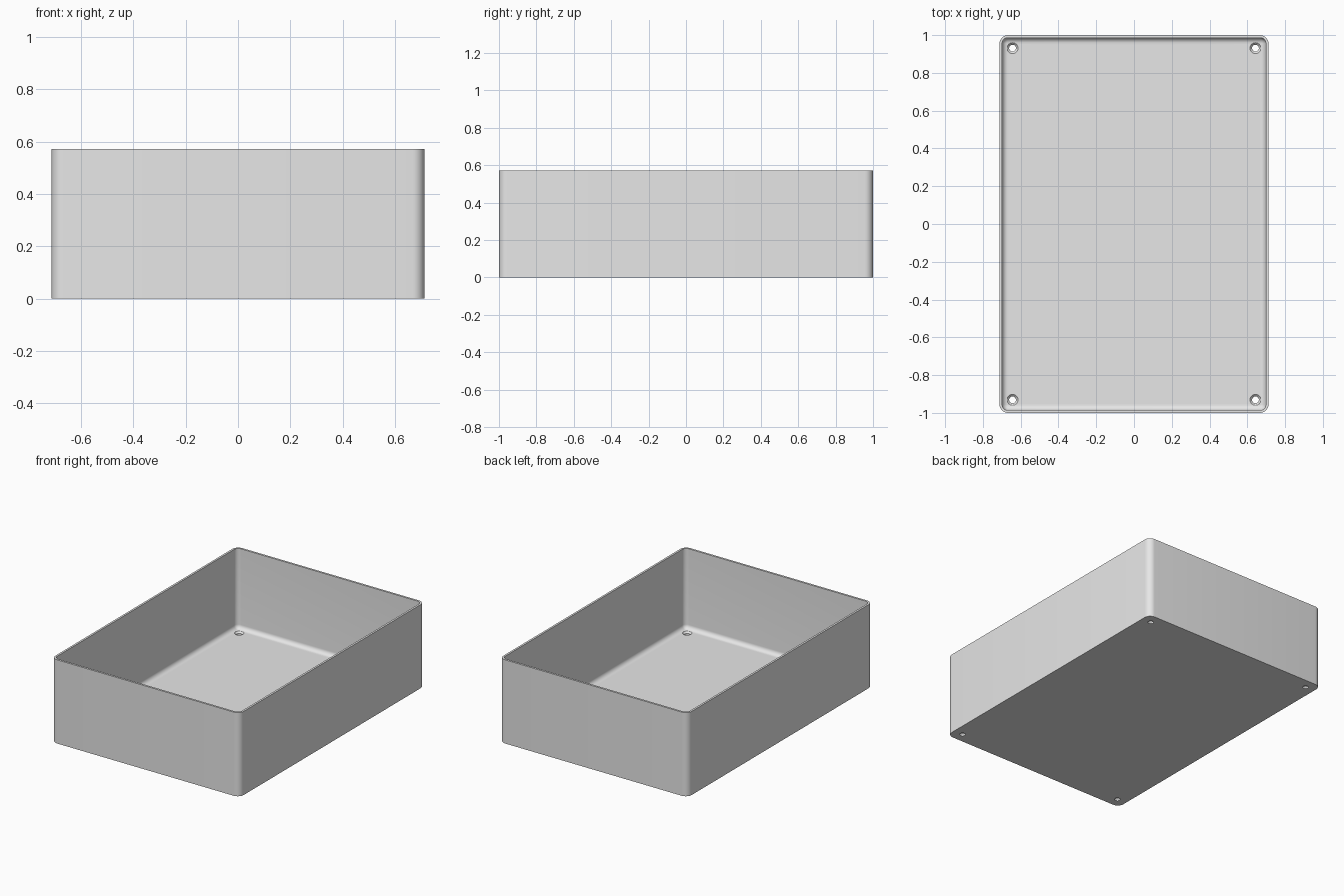
import bpy, bmesh, math

if "Cube" in bpy.data.objects:
    bpy.data.objects.remove(bpy.data.objects["Cube"], do_unlink=True)

HX, HY, H = 0.712, 1.0, 0.572       # half width, half depth, height
WALL, FLOOR = 0.014, 0.024
RADIUS, FILLET = 0.045, 0.03
HOLE_X, HOLE_Y = 0.643, 0.931

grey = bpy.data.materials.new("light grey")
grey.use_nodes = True
colour = (0.8, 0.8, 0.8, 1)
grey.diffuse_color = colour
grey.node_tree.nodes["Principled BSDF"].inputs["Base Color"].default_value = colour


def rounded_loop(bm, inset, z, steps=8):
    """Rounded rectangle of vertices, inset from the outer outline."""
    r = max(RADIUS - inset, 0.0005)
    verts = []
    for corner, (sx, sy) in enumerate([(1, 1), (-1, 1), (-1, -1), (1, -1)]):
        cx, cy = sx * (HX - inset - r), sy * (HY - inset - r)
        for i in range(steps + 1):
            a = (corner + i / steps) * math.pi / 2
            verts.append(bm.verts.new((cx + r * math.cos(a), cy + r * math.sin(a), z)))
    return verts


def make_object(name, bm):
    bmesh.ops.recalc_face_normals(bm, faces=bm.faces)
    mesh = bpy.data.meshes.new(name)
    bm.to_mesh(mesh)
    bm.free()
    mesh.materials.append(grey)
    obj = bpy.data.objects.new(name, mesh)
    bpy.context.collection.objects.link(obj)
    return obj


# Open tray: outer wall, rim, inner wall, filleted inner floor edge
bm = bmesh.new()
profile = [(0, 0), (0, H), (WALL, H)]
for i in range(9):
    a = i / 8 * math.pi / 2
    profile.append((WALL + FILLET * (1 - math.cos(a)),
                    FLOOR + FILLET * (1 - math.sin(a))))
loops = [rounded_loop(bm, inset, z) for inset, z in profile]
for low, high in zip(loops, loops[1:]):
    n = len(low)
    for i in range(n):
        j = (i + 1) % n
        bm.faces.new((low[i], low[j], high[j], high[i]))
bm.faces.new(loops[0])
bm.faces.new(loops[-1])
tray = make_object("tray", bm)

# Countersunk screw hole cutters, one per corner
bm = bmesh.new()
hole_profile = [(0.018, -0.02), (0.018, FLOOR - 0.011),
                (0.029, FLOOR), (0.029, FLOOR + 0.02)]
sides = 24
for sx in (-1, 1):
    for sy in (-1, 1):
        rings = []
        for r, z in hole_profile:
            rings.append([bm.verts.new((sx * HOLE_X + r * math.cos(k * math.tau / sides),
                                        sy * HOLE_Y + r * math.sin(k * math.tau / sides), z))
                          for k in range(sides)])
        for low, high in zip(rings, rings[1:]):
            for k in range(sides):
                m = (k + 1) % sides
                bm.faces.new((low[k], low[m], high[m], high[k]))
        bm.faces.new(rings[0])
        bm.faces.new(rings[-1])
cutter = make_object("screw_hole_cutter", bm)
cutter.hide_render = True

# Cut the holes, then smooth the rounded corners and fillet
bpy.context.view_layer.objects.active = tray
tray.select_set(True)
cut = tray.modifiers.new("screw_holes", "BOOLEAN")
cut.operation = "DIFFERENCE"
cut.solver = "EXACT"
cut.object = cutter
bpy.ops.object.modifier_apply(modifier=cut.name)
bpy.data.objects.remove(cutter, do_unlink=True)
bpy.ops.object.shade_smooth_by_angle(angle=math.radians(30))
